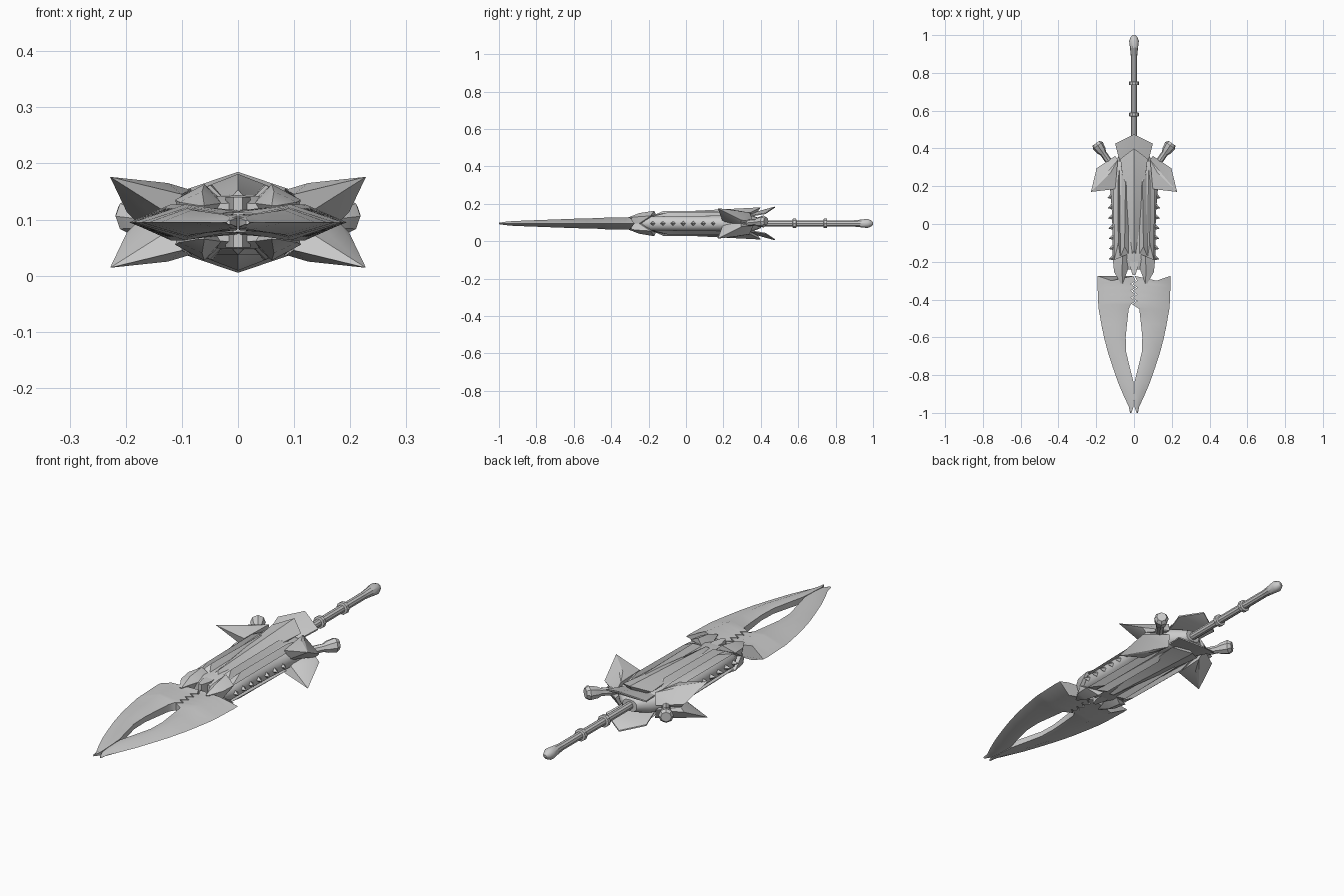
import bpy, bmesh, math

if "Cube" in bpy.data.objects:
    bpy.data.objects.remove(bpy.data.objects["Cube"])

ZC = 0.095  # mid height of the weapon
grey = bpy.data.materials.new("steel_grey")
grey.diffuse_color = (0.6, 0.6, 0.6, 1)
grey.use_nodes = True
grey.node_tree.nodes["Principled BSDF"].inputs["Base Color"].default_value = grey.diffuse_color


def finish(name, bm, angle=35):
    bmesh.ops.recalc_face_normals(bm, faces=bm.faces)
    me = bpy.data.meshes.new(name)
    bm.to_mesh(me)
    bm.free()
    me.materials.append(grey)
    me.shade_smooth()
    me.set_sharp_from_angle(angle=math.radians(angle))
    ob = bpy.data.objects.new(name, me)
    bpy.context.collection.objects.link(ob)
    return ob


def loft(bm, rows):
    """Skin closed rings of equal length and cap both ends."""
    rings = [[bm.verts.new(p) for p in r] for r in rows]
    n = len(rings[0])
    for a, b in zip(rings, rings[1:]):
        for i in range(n):
            j = (i + 1) % n
            bm.faces.new((a[i], a[j], b[j], b[i]))
    bm.faces.new(rings[0])
    bm.faces.new(rings[-1][::-1])


def hull(bm, pts, sx=1, sz=1):
    """Convex chunk from points given as x, y, height above the mid plane."""
    vs = [bm.verts.new((x * sx, y, ZC + z * sz)) for x, y, z in pts]
    bmesh.ops.convex_hull(bm, input=vs)
    junk = [v for v in vs if v.is_valid and not v.link_faces]
    if junk:
        bmesh.ops.delete(bm, geom=junk, context='VERTS')


def hulls(name, pts, xs=(1, -1), zs=(1, -1), angle=25):
    bm = bmesh.new()
    for sx in xs:
        for sz in zs:
            hull(bm, pts, sx, sz)
    return finish(name, bm, angle)


def turned(name, prof, start=(0, 0), direction=(0, 1), sides=10, tilt=0):
    """Round part along a horizontal direction; prof = (distance, radius)."""
    bm = bmesh.new()
    dx, dy = direction
    rows = []
    for d, r in prof:
        ring = []
        for i in range(sides):
            a = 2 * math.pi * i / sides
            u, w = r * math.cos(a), r * math.sin(a)
            ring.append((start[0] + dx * d + dy * u, start[1] + dy * d - dx * u,
                         ZC + w + tilt * d))
        rows.append(ring)
    loft(bm, rows)
    return finish(name, bm)


# Split blade: y, inner x, ridge x, outer x, inner half height, ridge half height
BLADE = [(-0.45, .028, .09, .187, .016, .029), (-0.53, .037, .09, .173, .014, .027),
         (-0.60, .044, .09, .159, .012, .025), (-0.68, .041, .082, .138, .012, .022),
         (-0.76, .022, .06, .112, .013, .019), (-0.84, .002, .04, .084, .014, .016),
         (-0.92, .001, .022, .05, .011, .013), (-0.965, .002, .014, .028, .008, .009),
         (-1.0, .014, .017, .021, .003, .004)]
for sx, side in ((1, "right"), (-1, "left")):
    rows = [(-0.275, .004, .12, .192, .022, .032)]
    for k in range(8):  # interlocking teeth along the centre
        z = .013 * (-1) ** k * sx
        rows.append((-0.30 - .018 * k, .004 + z, .115 - .003 * k, .194 - .0007 * k, .018, .032))
    rings = []
    for n, (y, xi, xm, xo, hi, h) in enumerate(rows + BLADE):
        ym = y - .025 if n == 0 else y - .012 if n == 1 else y
        rings.append([(sx * xi, y, ZC + hi), (sx * xm, ym, ZC + h), (sx * xo, y, ZC),
                      (sx * xm, ym, ZC - h), (sx * xi, y, ZC - hi)])
    bm = bmesh.new()
    loft(bm, rings)
    finish("blade_" + side, bm)

# Main body with rounded sides
bm = bmesh.new()
rows = []
for y, w, h in [(-.24, .085, .035), (-.19, .113, .048), (-.05, .113, .05), (.08, .118, .05),
                (.17, .125, .05), (.25, .142, .05), (.31, .125, .048), (.36, .08, .04),
                (.40, .035, .025)]:
    ring = []
    for i in range(16):
        c, s = math.cos(math.pi * i / 8), math.sin(math.pi * i / 8)
        ring.append((w * math.copysign(abs(c) ** .7, c), y, ZC + h * math.copysign(abs(s) ** .8, s)))
    rows.append(ring)
loft(bm, rows)
finish("body", bm, 40)

# Raised spine and long ridges, above and below
hulls("spine_plate", [(0, .40, .086), (.072, .345, .058), (-.072, .345, .058), (.06, .24, .05),
                      (-.06, .24, .05), (0, .25, .072), (.012, -.16, .045), (-.012, -.16, .045),
                      (0, -.14, .058), (0, .36, .03)], xs=(1,))
hulls("inner_ridge", [(.03, .27, .05), (.065, .27, .05), (.045, .22, .066), (.05, -.12, .067),
                      (.028, -.16, .045), (.07, -.17, .045)])
hulls("outer_ridge", [(.075, .31, .04), (.11, .24, .04), (.085, .22, .06), (.083, -.10, .058),
                      (.07, -.19, .04), (.105, -.19, .035)])

# Front claws that grip the blade
hulls("front_claw", [(.07, -.315, .03), (.06, -.315, .03), (.03, -.235, .034), (.105, -.255, .036),
                     (.112, -.19, .04), (.035, -.16, .045), (.06, -.17, .068), (.064, -.25, .055),
                     (.07, -.30, 0), (.1, -.25, 0), (.04, -.2, 0)])
hulls("centre_peg", [(x, y, z) for x, y in ((.018, -.18), (-.018, -.18), (.022, -.22), (-.022, -.22),
                                            (.008, -.27), (-.008, -.27)) for z in (-.045, .045)],
      xs=(1,), zs=(1,))

# Shoulder wings
hulls("shoulder_wing", [(.228, .17, .081), (.085, .34, .058), (.10, .185, .05), (.125, .27, .07),
                        (.198, .295, .018), (.155, .215, .015), (.10, .36, .01), (.10, .2, 0),
                        (.18, .295, 0)])

# Fan plates flaring out behind the body
hulls("rear_fan", [(x, y, z + t) for x, y, z in ((0, .475, .09), (.1, .425, .056), (-.1, .425, .056),
                                                 (.075, .33, .04), (-.075, .33, .04), (0, .33, .05))
                   for t in (0, -.006)], xs=(1,))

# Small teeth along both flanks
bm = bmesh.new()
for sx in (1, -1):
    for k in range(7):
        y = .15 - .054 * k
        x = .112 + .008 * max(0, 1 - k / 4)
        hull(bm, [(x + .022, y - .012, 0), (x - .01, y + .022, 0), (x - .01, y - .02, 0),
                  (x - .01, y, .016), (x - .01, y, -.016)], sx)
finish("flank_teeth", bm, 20)

# Rear horns with flared ends
for sx, side in ((1, "right"), (-1, "left")):
    turned("horn_" + side, [(0, .018), (.085, .018), (.10, .026), (.135, .032), (.15, .022)],
           (sx * .115, .305), (sx * .57, .82), 8, .08)

# Handle, rings and pommel
turned("handle", [(.36, .017), (.90, .017)])
for i, y in enumerate((.58, .745)):
    turned("handle_ring_%d" % (i + 1), [(y - .01, .022), (y - .008, .027), (y + .008, .027), (y + .01, .022)])
turned("pommel", [(.89, .017), (.93, .021), (.97, .026), (.99, .017), (1.0, .006)])
